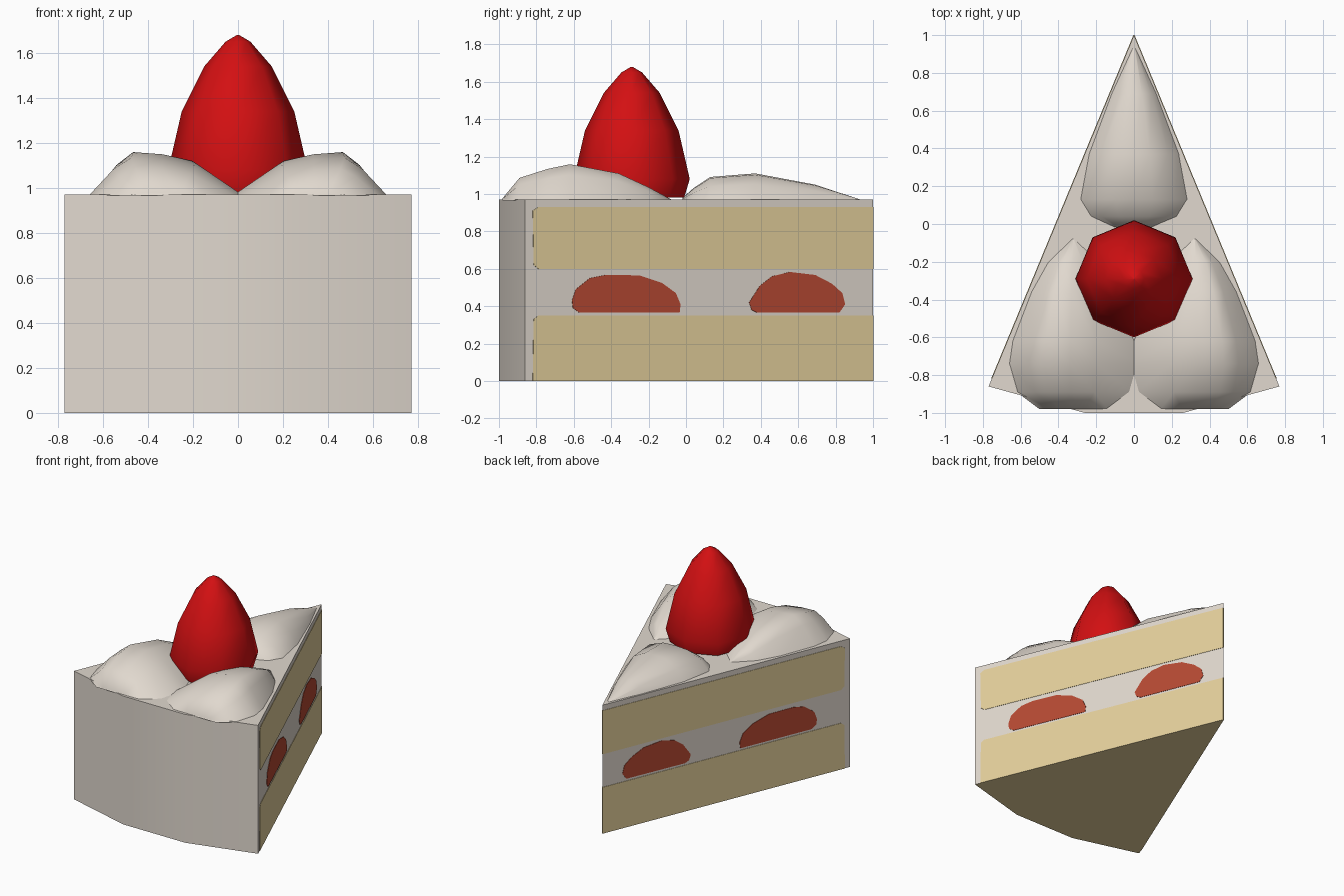
import bpy, bmesh, math
from mathutils import Vector

if "Cube" in bpy.data.objects:
    bpy.data.objects.remove(bpy.data.objects["Cube"])


def material(name, r, g, b):
    m = bpy.data.materials.new(name)
    m.diffuse_color = (r, g, b, 1)
    m.use_nodes = True
    m.node_tree.nodes["Principled BSDF"].inputs["Base Color"].default_value = m.diffuse_color
    return m


CREAM = material("cream", 0.75, 0.69, 0.62)
SPONGE = material("sponge", 0.78, 0.63, 0.33)
BERRY = material("strawberry_red", 0.65, 0.005, 0.006)
FILLING = material("cut_strawberry", 0.47, 0.067, 0.033)
TOP = 0.97


def make(name, verts, faces, mats, smooth=None):
    bm = bmesh.new()
    vs = [bm.verts.new(v) for v in verts]
    for f in faces:
        bm.faces.new([vs[i] for i in f])
    bmesh.ops.recalc_face_normals(bm, faces=bm.faces)
    me = bpy.data.meshes.new(name)
    bm.to_mesh(me)
    bm.free()
    for m in mats:
        me.materials.append(m)
    ob = bpy.data.objects.new(name, me)
    bpy.context.collection.objects.link(ob)
    if smooth:
        bpy.ops.object.select_all(action='DESELECT')
        ob.select_set(True)
        bpy.context.view_layer.objects.active = ob
        bpy.ops.object.shade_smooth_by_angle(angle=math.radians(smooth))
    return ob


def loft(name, rings, mat, smooth):
    n = len(rings[0])
    verts = [v for r in rings for v in r]
    faces = [(i * n + j, i * n + (j + 1) % n, (i + 1) * n + (j + 1) % n, (i + 1) * n + j)
             for i in range(len(rings) - 1) for j in range(n)]
    faces += [tuple(range(n)), tuple(range(len(verts) - n, len(verts)))]
    return make(name, verts, faces, [mat], smooth)


# Wedge of cake: cream outside, sponge underneath
plan = [(0, 1), (-0.77, -0.86), (-0.26, -1), (0.26, -1), (0.77, -0.86)]
cake = loft("cake_slice", [[(x, y, z) for x, y in plan] for z in (0, TOP)], CREAM, 30)
cake.data.materials.append(SPONGE)
for p in cake.data.polygons:
    if p.normal.z < -0.9:
        p.material_index = 1

# Thin plates on the two cut sides, outlined in (y, z)
lower = [(-0.82, 0), (1, 0), (1, 0.35), (-0.79, 0.35), (-0.815, 0.33)]
upper = [(-0.815, 0.62), (-0.79, 0.6), (1, 0.6), (1, 0.93), (-0.79, 0.93), (-0.82, 0.91)]
berry_a = [(-0.61, 0.43), (-0.59, 0.49), (-0.515, 0.55), (-0.43, 0.567), (-0.25, 0.565),
           (-0.13, 0.525), (-0.055, 0.47), (-0.03, 0.41), (-0.035, 0.365), (-0.57, 0.365),
           (-0.605, 0.39)]
berry_b = [(0.337, 0.42), (0.35, 0.38), (0.38, 0.365), (0.82, 0.367), (0.85, 0.41),
           (0.835, 0.47), (0.78, 0.52), (0.69, 0.567), (0.555, 0.583), (0.46, 0.56),
           (0.395, 0.51)]
for side, s in (("right", 1), ("left", -1)):
    out = Vector((1.86 * s, 0.77, 0)).normalized()
    for name, shape, mat in (("lower_sponge", lower, SPONGE), ("upper_sponge", upper, SPONGE),
                             ("front_berry_slice", berry_a, FILLING),
                             ("back_berry_slice", berry_b, FILLING)):
        base = [Vector((s * (1 - y) * 0.77 / 1.86, y, z)) for y, z in shape]
        loft(f"{side}_{name}", [[v + out * d for v in base] for d in (-0.001, 0.003)], mat, None)


# Cream dollops: teardrops lofted along y from (y, half width, height)
def dollop(name, cx, s, section, stations):
    rings = [[(cx + s * u * w, y, TOP - 0.004 + h * v) for u, v in section]
             for y, w, h in stations]
    loft(name, rings, CREAM, 60)


even = [(-1, 0), (-0.75, 0.6), (-0.35, 0.95), (0, 1), (0.35, 0.95), (0.75, 0.6), (1, 0)]
lean = [(-1, 0), (-0.36, 0.8), (0.05, 0.95), (0.45, 1), (0.68, 0.7), (1, 0)]
dollop("back_cream_dollop", 0, 1, even,
       [(-0.02, 0.10, 0.012), (0.04, 0.23, 0.065), (0.13, 0.285, 0.125), (0.37, 0.24, 0.144),
        (0.69, 0.12, 0.084), (0.93, 0.01, 0.005)])
for side, s in (("right", 1), ("left", -1)):
    dollop(f"{side}_cream_dollop", 0.32 * s, s, lean,
           [(-0.98, 0.18, 0.012), (-0.89, 0.30, 0.12), (-0.74, 0.343, 0.168),
            (-0.62, 0.325, 0.193), (-0.36, 0.225, 0.144), (-0.2, 0.135, 0.07),
            (-0.08, 0.01, 0.005)])

# Strawberry on top: eight-sided turned profile
profile = [(0.28, 0.98), (0.31, 1.08), (0.25, 1.34), (0.15, 1.54), (0.055, 1.65), (0.004, 1.68)]
loft("strawberry", [[(r * math.cos(i * math.pi / 4), r * math.sin(i * math.pi / 4) - 0.29, z)
                     for i in range(8)] for r, z in profile], BERRY, 60)
